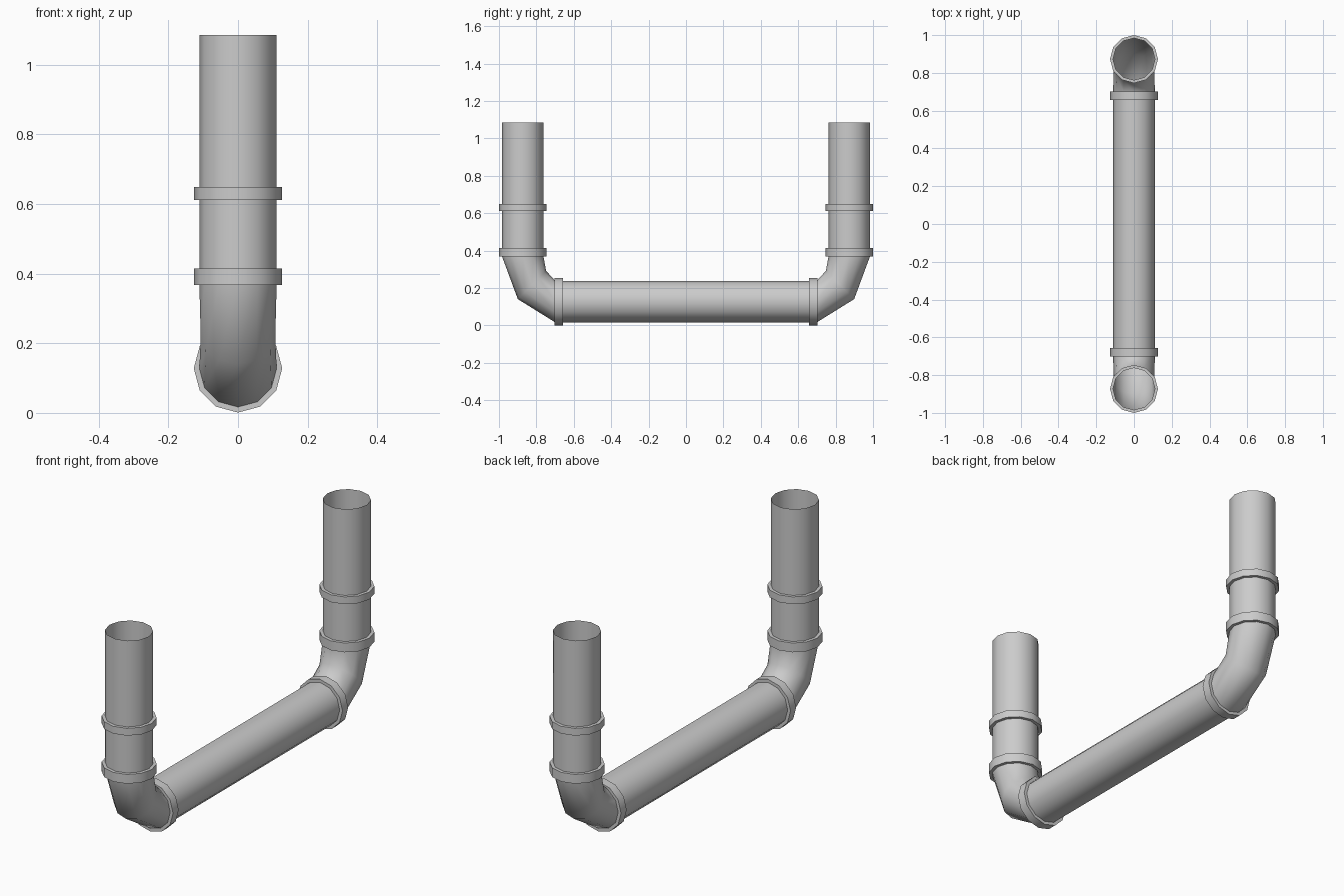
import bpy, bmesh
from math import sin, cos, pi, radians

if "Cube" in bpy.data.objects:
    bpy.data.objects.remove(bpy.data.objects["Cube"])

SIDES = 12
R, COLLAR_R = 0.111, 0.127      # pipe and collar radius
CY, CZ = 0.873, 0.128           # riser centre line y, floor pipe centre line z


def tube(name, rings, mirror=True, closed=False):
    """Skin rings (y, z, tilt, radius); tilt 0 faces +y, 90 faces +z."""
    bm = bmesh.new()
    loops = []
    for y, z, tilt, r in rings:
        t = radians(tilt)
        loops.append([bm.verts.new((r * cos(a),
                                    y - sin(t) * r * sin(a),
                                    z + cos(t) * r * sin(a)))
                      for a in (2 * pi * i / SIDES for i in range(SIDES))])
    pairs = list(zip(loops, loops[1:]))
    if closed:
        pairs.append((loops[-1], loops[0]))
    for a, b in pairs:
        for i in range(SIDES):
            j = (i + 1) % SIDES
            bm.faces.new((a[i], a[j], b[j], b[i]))
    bmesh.ops.recalc_face_normals(bm, faces=bm.faces)
    me = bpy.data.meshes.new(name)
    bm.to_mesh(me)
    bm.free()
    ob = bpy.data.objects.new(name, me)
    bpy.context.collection.objects.link(ob)
    bpy.ops.object.select_all(action='DESELECT')
    ob.select_set(True)
    bpy.context.view_layer.objects.active = ob
    bpy.ops.object.shade_smooth_by_angle(angle=radians(50))
    if mirror:
        m = ob.modifiers.new("Mirror", 'MIRROR')
        m.use_axis = (False, True, False)
        m.use_mirror_merge = False
    return ob


def collar(name, start, end, tilt):
    """Raised band around the pipe, from start to end along its axis."""
    def ring(p, r):
        return (p, CZ, 0, r) if tilt == 0 else (CY, p, 90, r)
    tube(name, [ring(start, R), ring(start, COLLAR_R),
                ring(end, COLLAR_R), ring(end, R)])


# Long floor pipe
tube("floor_pipe", [(-0.68, CZ, 0, R), (0.68, CZ, 0, R)], mirror=False)

# Elbows with a single mitred ring in the bend
tube("elbow", [(0.68, CZ, 0, R), (0.70, CZ, 0, R), (0.8235, 0.2165, 45, 0.107),
               (CY, 0.37, 90, R), (CY, 0.39, 90, R)])

# Open-topped risers
tube("riser", [(CY, 0.39, 90, R), (CY, 1.086, 90, R)])

# Joint collars
collar("floor_collar", 0.657, 0.702, 0)
collar("lower_collar", 0.368, 0.415, 90)
collar("upper_collar", 0.612, 0.649, 90)
